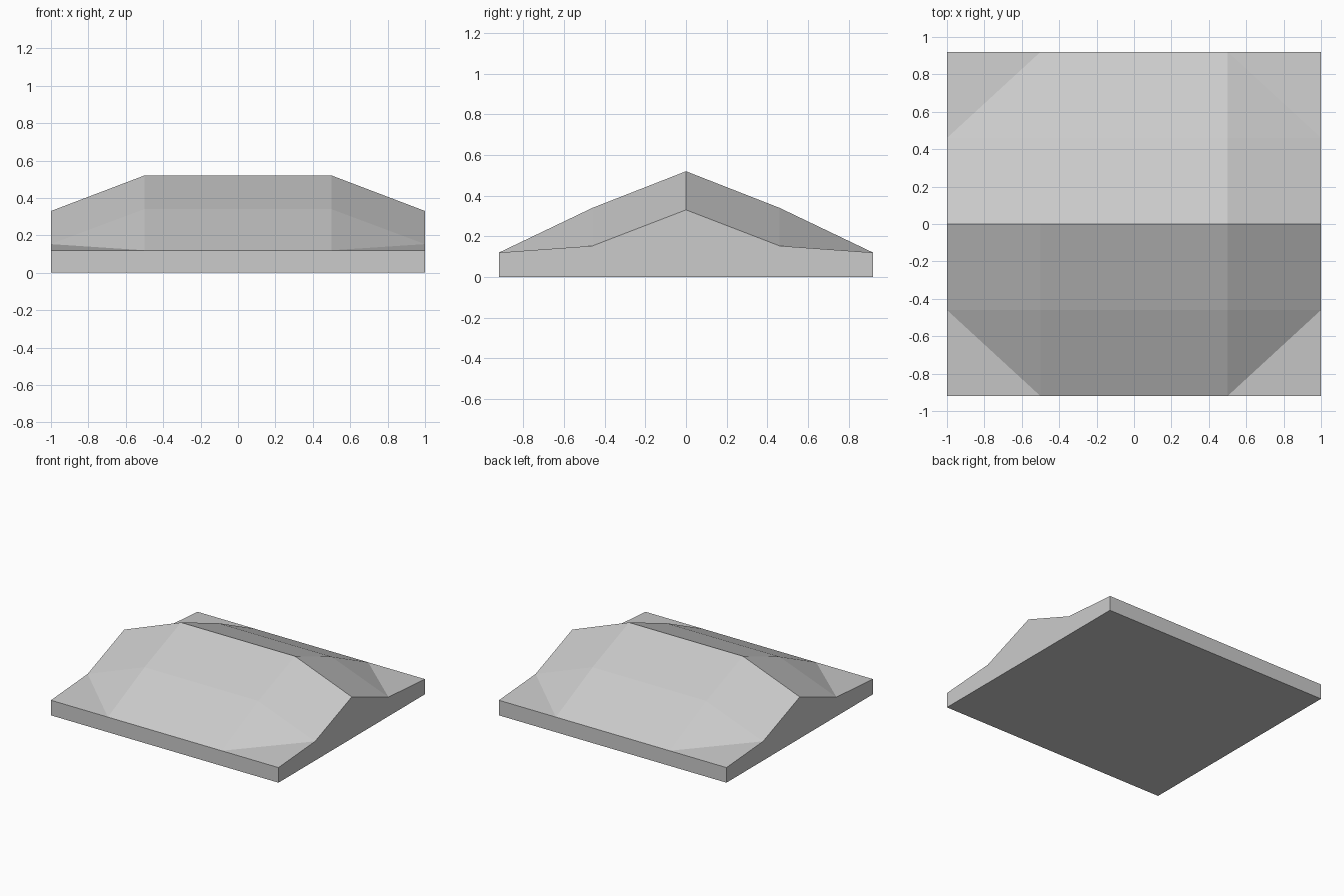
import bpy
import bmesh

cube = bpy.data.objects.get("Cube")
if cube:
    bpy.data.objects.remove(cube, do_unlink=True)

# Single flat colour
grey = bpy.data.materials.new("light_grey")
grey.use_nodes = True
colour = (0.6, 0.6, 0.6, 1)
grey.diffuse_color = colour
grey.node_tree.nodes["Principled BSDF"].inputs["Base Color"].default_value = colour

# Half profiles: (distance from ridge, height)
INNER = [(0.92, 0.12), (0.46, 0.34), (0, 0.52)]   # full-height middle section
OUTER = [(0.92, 0.12), (0.46, 0.153), (0, 0.33)]  # lower end section
STATIONS = [(-1, OUTER), (-0.5, INNER), (0.5, INNER), (1, OUTER)]


def section(bm, x, half):
    """One row of vertices, front to back, from a mirrored half profile."""
    points = [(-y, z) for y, z in half] + list(reversed(half[:-1]))
    return [bm.verts.new((x, y, z)) for y, z in points]


bm = bmesh.new()
rows = [section(bm, x, half) for x, half in STATIONS]

# Roof surface, with the corner panels folded across the cut corner
for i, (left, right) in enumerate(zip(rows, rows[1:])):
    for j in range(len(left) - 1):
        a, b, c, d = left[j], right[j], right[j + 1], left[j + 1]
        at_end, at_eave = i != 1, j in (0, len(left) - 2)
        if not (at_end and at_eave):
            bm.faces.new((a, b, c, d))
        elif (i == 0) == (j == 0):
            bm.faces.new((a, b, d))
            bm.faces.new((b, c, d))
        else:
            bm.faces.new((a, b, c))
            bm.faces.new((a, c, d))

# Vertical walls and flat underside
result = bmesh.ops.extrude_face_region(bm, geom=bm.faces[:], use_keep_orig=True)
for v in result["geom"]:
    if isinstance(v, bmesh.types.BMVert):
        v.co.z = 0
bmesh.ops.recalc_face_normals(bm, faces=bm.faces[:])

mesh = bpy.data.meshes.new("faceted_roof")
bm.to_mesh(mesh)
bm.free()
mesh.materials.append(grey)
roof = bpy.data.objects.new("faceted_roof", mesh)
bpy.context.collection.objects.link(roof)
